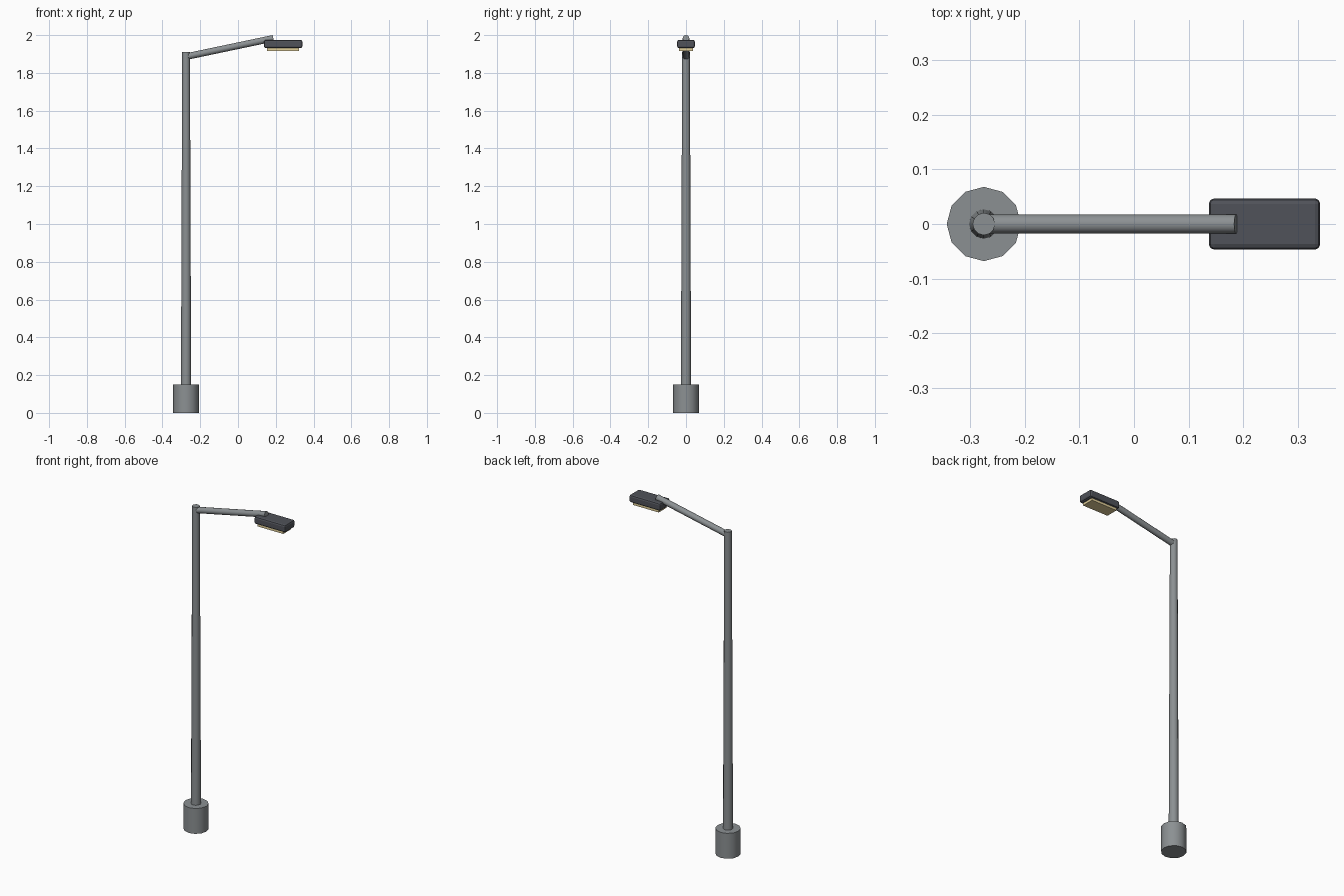
import bpy, math
from mathutils import Vector

if "Cube" in bpy.data.objects:
    bpy.data.objects.remove(bpy.data.objects["Cube"])

POLE_X = -0.275


def material(name, color):
    m = bpy.data.materials.new(name)
    m.diffuse_color = (*color, 1)
    m.use_nodes = True
    m.node_tree.nodes["Principled BSDF"].inputs["Base Color"].default_value = m.diffuse_color
    return m


metal = material("metal", (0.26, 0.28, 0.29))
dark = material("dark_housing", (0.08, 0.085, 0.1))
warm = material("warm_lens", (0.75, 0.62, 0.32))


def tube(name, start, end, r1, r2, mat, sides=12):
    """Straight (optionally tapered) tube between two points."""
    a, b = Vector(start), Vector(end)
    axis = b - a
    bpy.ops.mesh.primitive_cone_add(
        vertices=sides, radius1=r1, radius2=r2, depth=axis.length,
        location=(a + b) / 2, rotation=(0, math.atan2(axis.x, axis.z), 0))
    ob = bpy.context.object
    ob.name = name
    ob.data.materials.append(mat)
    bpy.ops.object.shade_smooth_by_angle(angle=math.radians(35))
    return ob


def box(name, lo, hi, mat, bevel=0):
    lo, hi = Vector(lo), Vector(hi)
    bpy.ops.mesh.primitive_cube_add(size=1, location=(lo + hi) / 2)
    ob = bpy.context.object
    ob.name = name
    ob.scale = hi - lo
    bpy.ops.object.transform_apply(location=False, rotation=False, scale=True)
    ob.data.materials.append(mat)
    if bevel:
        mod = ob.modifiers.new("bevel", 'BEVEL')
        mod.width = bevel
        mod.segments = 2
    return ob


# Footing and tapered pole
tube("base", (POLE_X, 0, 0), (POLE_X, 0, 0.15), 0.068, 0.068, metal)
tube("pole", (POLE_X, 0, 0.14), (POLE_X, 0, 1.91), 0.027, 0.0205, metal)

# Rising arm, starting inside the pole
tube("arm", (POLE_X + 0.005, 0, 1.887), (0.187, 0, 1.983), 0.0175, 0.0175, metal)

# Lamp head with the light panel below
box("lamp_head", (0.137, -0.047, 1.931), (0.341, 0.047, 1.975), dark, 0.01)
box("lens", (0.153, -0.037, 1.917), (0.322, 0.037, 1.935), warm)
